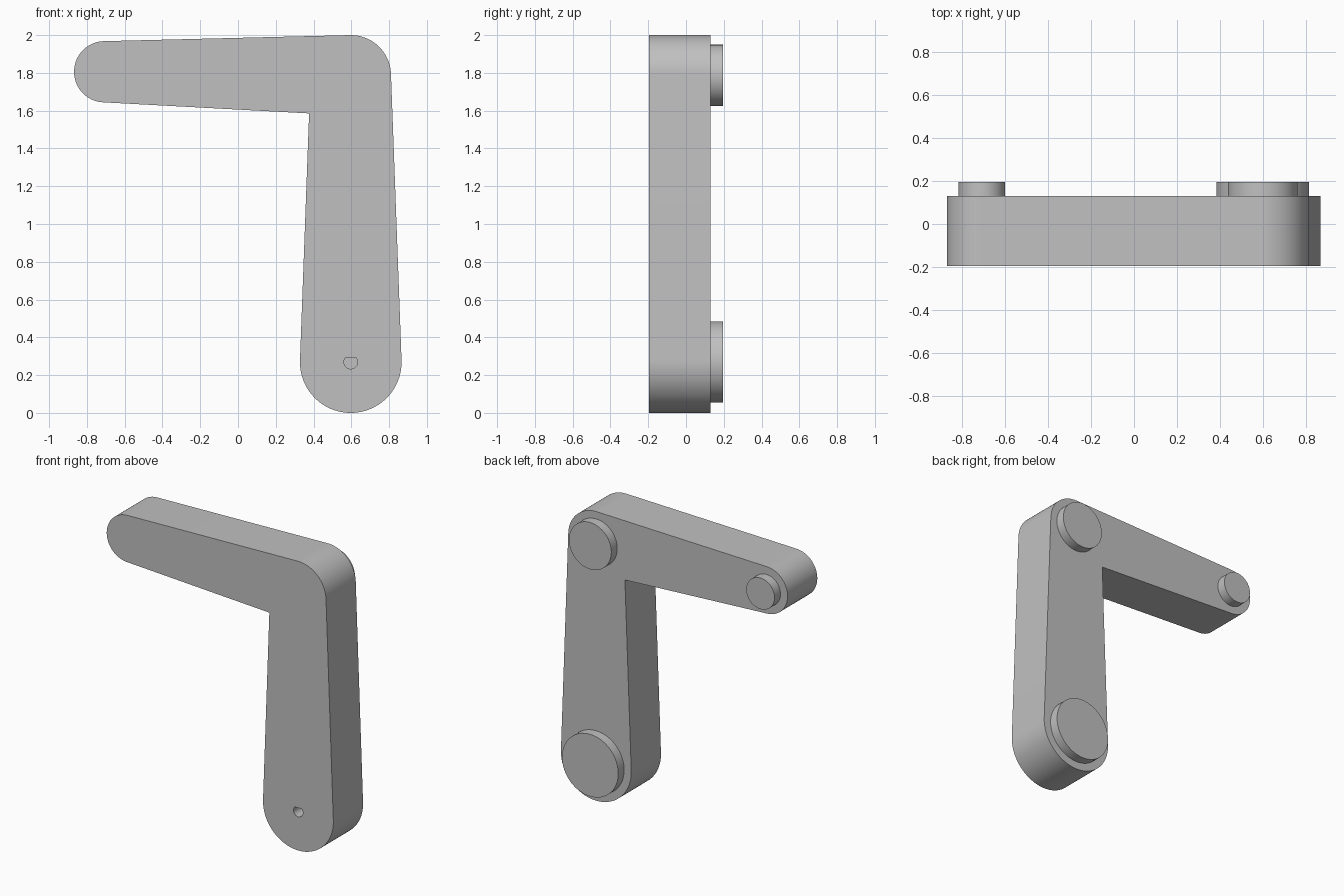
import bpy, bmesh, math
from mathutils import Vector

cube = bpy.data.objects.get("Cube")
if cube:
    bpy.data.objects.remove(cube, do_unlink=True)

grey = bpy.data.materials.new("plain grey")
grey.use_nodes = True
COLOUR = (0.53, 0.53, 0.53, 1)
grey.diffuse_color = COLOUR
grey.node_tree.nodes["Principled BSDF"].inputs["Base Color"].default_value = COLOUR

# Joint centres (x, z) and outline radii
foot, foot_r = Vector((0.597, 0.269)), 0.269
elbow, elbow_r = Vector((0.597, 1.787)), 0.213
tip, tip_r = Vector((-0.706, 1.806)), 0.162
FRONT, BACK, BOSS_BACK = -0.195, 0.13, 0.195


def arc(c, r, a0, a1, steps=48):
    return [c + r * Vector((math.cos(a), math.sin(a)))
            for a in (a0 + (a1 - a0) * i / steps for i in range(steps + 1))]


def tangent_angles(a, ra, b, rb):
    """Normal angles of the outer tangents, right then left of a to b."""
    d = b - a
    mid, half = math.atan2(d.y, d.x), math.acos((ra - rb) / d.length)
    return mid - half, mid + half


def meet(n0, c0, r0, n1, c1, r1):
    """Crossing of two tangent lines given by normal angle and circle."""
    u, v = (Vector((math.cos(n), math.sin(n))) for n in (n0, n1))
    p, q = u.dot(c0) + r0, v.dot(c1) + r1
    det = u.x * v.y - u.y * v.x
    return Vector(((p * v.y - q * u.y) / det, (u.x * q - v.x * p) / det))


def extrude_profile(name, points, y0, y1):
    bm = bmesh.new()
    face = bm.faces.new([bm.verts.new((p.x, y0, p.y)) for p in points])
    made = bmesh.ops.extrude_face_region(bm, geom=[face])["geom"]
    bmesh.ops.translate(bm, vec=(0, y1 - y0, 0),
                        verts=[g for g in made if isinstance(g, bmesh.types.BMVert)])
    bmesh.ops.recalc_face_normals(bm, faces=bm.faces[:])
    mesh = bpy.data.meshes.new(name)
    bm.to_mesh(mesh)
    bm.free()
    mesh.materials.append(grey)
    obj = bpy.data.objects.new(name, mesh)
    bpy.context.collection.objects.link(obj)
    return obj


def select(obj):
    bpy.ops.object.select_all(action='DESELECT')
    obj.select_set(True)
    bpy.context.view_layer.objects.active = obj


# Bent arm with rounded ends, elbow and a sharp inner corner
right, left = tangent_angles(foot, foot_r, elbow, elbow_r)
top, under = tangent_angles(elbow, elbow_r, tip, tip_r)
outline = arc(foot, foot_r, left, right + math.tau)
outline += arc(elbow, elbow_r, right, top)
outline += arc(tip, tip_r, top, under)
outline.append(meet(under, elbow, elbow_r, left, foot, foot_r))
arm = extrude_profile("bent_arm", outline, FRONT, BACK)

# Blind D-shaped shaft socket in the front of the foot
flat = math.radians(45)
socket = extrude_profile("shaft_socket_cutter",
                         arc(foot, 0.036, math.pi - flat, math.tau + flat, 32),
                         FRONT - 0.05, FRONT + 0.2)
socket.hide_render = True
cut = arm.modifiers.new("socket", 'BOOLEAN')
cut.operation = 'DIFFERENCE'
cut.solver = 'EXACT'
cut.object = socket
select(arm)
bpy.ops.object.modifier_apply(modifier=cut.name)
bpy.data.objects.remove(socket, do_unlink=True)

# Round bosses on the back, one per joint
parts = [arm]
for name, centre, r in (("foot_boss", foot, 0.215),
                        ("elbow_boss", elbow, 0.162),
                        ("tip_boss", tip, 0.108)):
    ring = arc(centre, r, 0, math.tau, 64)[:-1]
    parts.append(extrude_profile(name, ring, BACK, BOSS_BACK))

for part in parts:
    select(part)
    bpy.ops.object.shade_smooth_by_angle(angle=math.radians(30))
